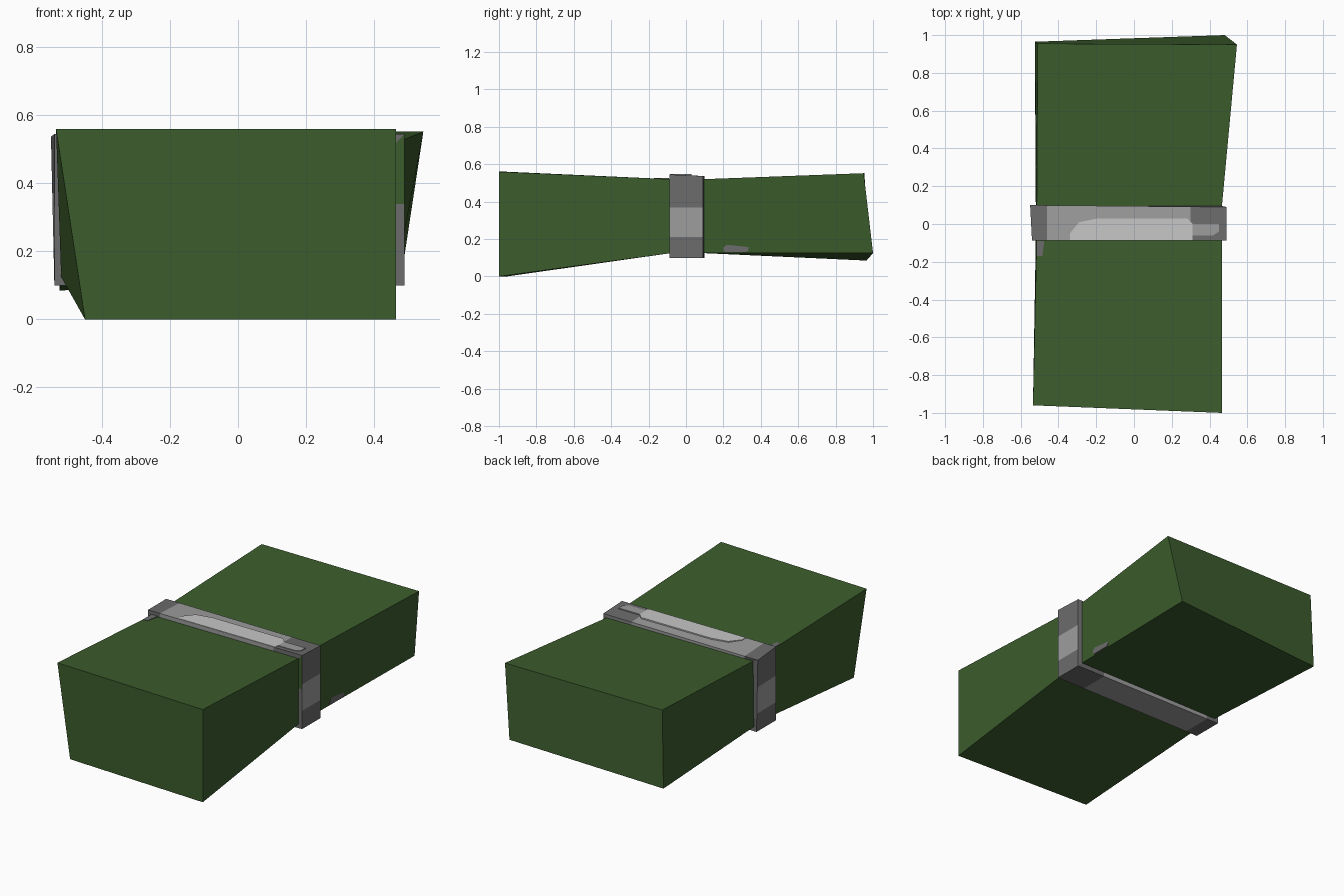
import bpy, bmesh
from mathutils import Vector

if "Cube" in bpy.data.objects:
    bpy.data.objects.remove(bpy.data.objects["Cube"])


def material(name, rgb):
    m = bpy.data.materials.new(name)
    m.diffuse_color = (*rgb, 1)
    m.use_nodes = True
    m.node_tree.nodes["Principled BSDF"].inputs["Base Color"].default_value = m.diffuse_color
    return m


green = material("green", (0.045, 0.110, 0.026))
dark = material("dark grey", (0.150, 0.150, 0.150))
mid = material("mid grey", (0.340, 0.340, 0.340))
light = material("light grey", (0.570, 0.570, 0.570))


def finish(name, bm, mats):
    bmesh.ops.recalc_face_normals(bm, faces=bm.faces)
    mesh = bpy.data.meshes.new(name)
    bm.to_mesh(mesh)
    bm.free()
    for m in mats:
        mesh.materials.append(m)
    ob = bpy.data.objects.new(name, mesh)
    bpy.context.collection.objects.link(ob)
    return ob


def loft(bm, rings, caps):
    loops = [[bm.verts.new(p) for p in r] for r in rings]
    n = len(loops[0])
    for a, b in zip(loops, loops[1:]):
        for i in range(n):
            j = (i + 1) % n
            bm.faces.new((a[i], a[j], b[j], b[i]))
    if caps:
        bm.faces.new(loops[0])
        bm.faces.new(loops[-1])


def plate(name, outline, offset, mat):
    bm = bmesh.new()
    step = Vector(offset)
    loft(bm, [outline, [Vector(p) + step for p in outline]], True)
    finish(name, bm, [mat])


def waist(y):
    return [(-0.52, y, 0.125), (0.465, y, 0.125), (0.465, y, 0.52), (-0.515, y, 0.52)]


# Bundle pinched at the waist
bm = bmesh.new()
loft(bm, [
    [(-0.45, -0.96, 0), (0.465, -1, 0), (0.465, -1, 0.56), (-0.535, -0.96, 0.56)],
    waist(-0.08), waist(0.09),
    [(-0.525, 0.965, 0.085), (0.48, 1, 0.125), (0.545, 0.95, 0.552), (-0.51, 0.955, 0.552)],
], True)
finish("bundle", bm, [green])

# Strap around the waist: rim, outer surface, rim
bm = bmesh.new()
loft(bm, [
    waist(-0.088),
    [(-0.54, -0.088, 0.10), (0.49, -0.088, 0.10), (0.49, -0.088, 0.545), (-0.54, -0.088, 0.545)],
    [(-0.54, 0.098, 0.10), (0.49, 0.09, 0.10), (0.49, 0.09, 0.537), (-0.55, 0.10, 0.537)],
    waist(0.095),
], False)

# Cut the strap where its greys change
for axis, values in ((0, (-0.46, 0.30)), (2, (0.21, 0.34, 0.37))):
    for v in values:
        co, no = Vector((0, 0, 0)), Vector((0, 0, 0))
        co[axis], no[axis] = v, 1
        bmesh.ops.bisect_plane(bm, geom=bm.verts[:] + bm.edges[:] + bm.faces[:],
                               plane_co=co, plane_no=no)
bmesh.ops.recalc_face_normals(bm, faces=bm.faces)
for f in bm.faces:
    c, n = f.calc_center_median(), f.normal
    if abs(n.x) > 0.8:
        f.material_index = int(0.21 < c.z < 0.37)
    elif n.y < -0.8 and c.x > 0.46 and c.z > 0.34:
        f.material_index = 2
    else:
        f.material_index = int(-0.46 < c.x < 0.30)
finish("strap", bm, [dark, mid, green])

# Worn bright patches on top of the strap
z = 0.538
plate("strap_highlight", [(x, y, z) for x, y in (
    (-0.34, -0.086), (0.31, -0.086), (0.31, 0.0), (0.28, 0.03),
    (-0.19, 0.03), (-0.29, 0.01), (-0.34, -0.05))], (0, 0, 0.009), light)
plate("strap_end_highlight", [(x, y, z) for x, y in (
    (0.31, -0.06), (0.42, -0.06), (0.45, -0.04), (0.45, 0.0), (0.31, 0.0))],
    (0, 0, 0.009), mid)

# Small grey stains on the bundle
plate("side_stain", [(0.465, y, zz) for y, zz in (
    (0.20, 0.14), (0.21, 0.13), (0.32, 0.13), (0.335, 0.14),
    (0.335, 0.16), (0.31, 0.17), (0.22, 0.17), (0.20, 0.155))], (0.009, 0, 0), dark)
plate("top_stain", [(x, y, 0.517) for x, y in (
    (-0.515, -0.17), (-0.485, -0.17), (-0.475, -0.09), (-0.515, -0.09))],
    (0, 0, 0.009), dark)
